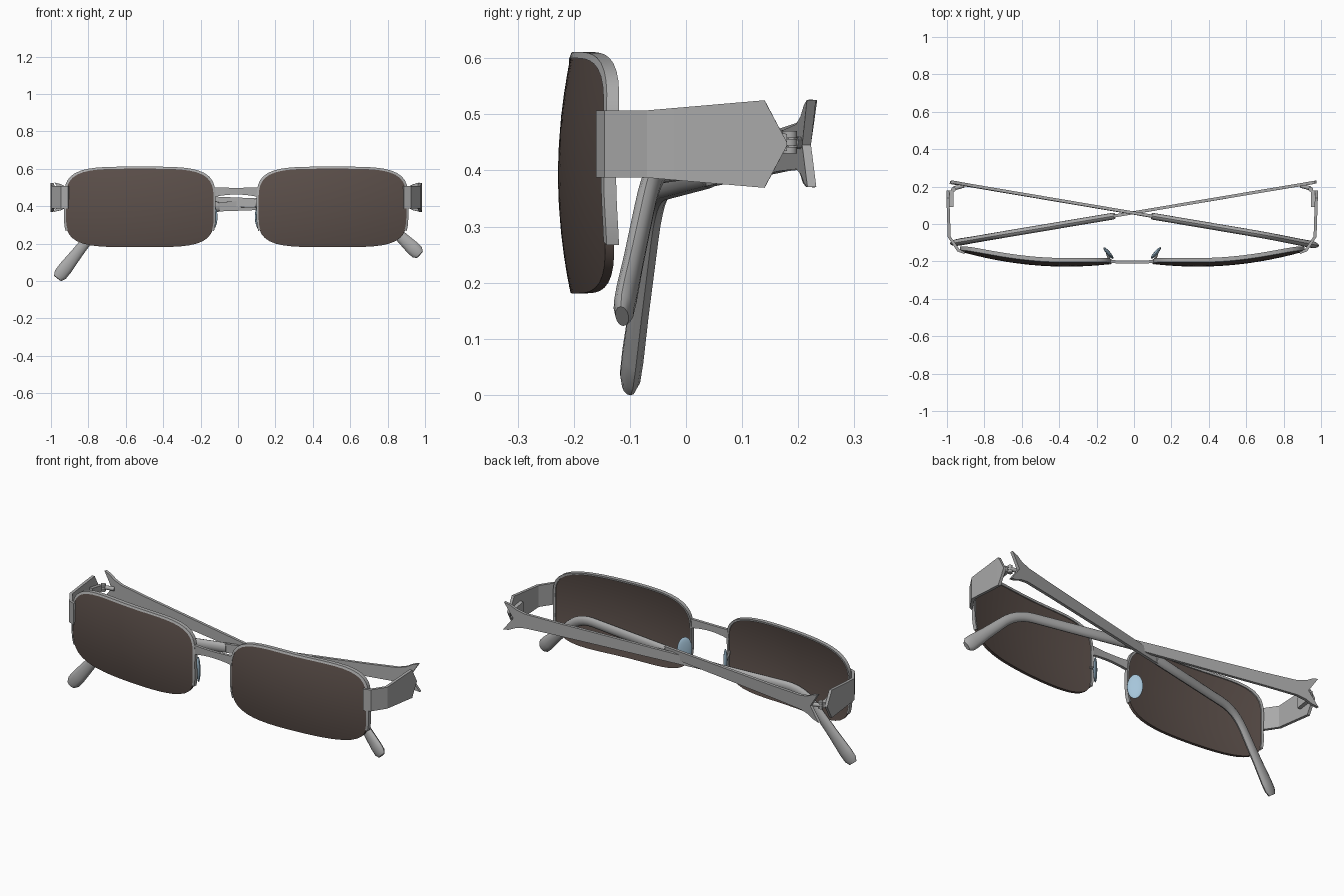
import bpy, bmesh, math
from mathutils import Vector, Matrix

if "Cube" in bpy.data.objects:
    bpy.data.objects.remove(bpy.data.objects["Cube"])

CX = -0.01                       # mirror plane of the frame front


def material(name, rgb):
    m = bpy.data.materials.new(name)
    m.diffuse_color = (*rgb, 1)
    m.use_nodes = True
    m.node_tree.nodes["Principled BSDF"].inputs["Base Color"].default_value = m.diffuse_color
    return m


METAL = material("grey_metal", (0.40, 0.40, 0.40))
BROWN = material("brown_lens", (0.105, 0.078, 0.068))
BLUE = material("pale_blue_pad", (0.38, 0.56, 0.70))


def finish(bm, name, mat, angle=35):
    bmesh.ops.recalc_face_normals(bm, faces=bm.faces)
    me = bpy.data.meshes.new(name)
    bm.to_mesh(me)
    bm.free()
    ob = bpy.data.objects.new(name, me)
    bpy.context.collection.objects.link(ob)
    me.materials.append(mat)
    bpy.ops.object.select_all(action='DESELECT')
    ob.select_set(True)
    bpy.context.view_layer.objects.active = ob
    bpy.ops.object.shade_smooth_by_angle(angle=math.radians(angle))
    return ob


def loft(name, rings, mat, angle=35):
    """Skin a list of equal-length point rings and cap both ends."""
    bm = bmesh.new()
    vs = [[bm.verts.new(p) for p in r] for r in rings]
    n = len(vs[0])
    for a, b in zip(vs, vs[1:]):
        for i in range(n):
            j = (i + 1) % n
            bm.faces.new((a[i], a[j], b[j], b[i]))
    bm.faces.new(vs[0])
    bm.faces.new(vs[-1])
    return finish(bm, name, mat, angle)


def plate(name, outline, thick, matrix, mat):
    """Extrude a 2D outline (local x, z) both ways along local y."""
    bm = bmesh.new()
    front = [bm.verts.new(matrix @ Vector((x, -thick / 2, z))) for x, z in outline]
    back = [bm.verts.new(matrix @ Vector((x, thick / 2, z))) for x, z in outline]
    bm.faces.new(front)
    bm.faces.new(back)
    for i in range(len(front)):
        j = (i + 1) % len(front)
        bm.faces.new((front[i], front[j], back[j], back[i]))
    return finish(bm, name, mat, 25)


def rod(name, a, b, r, mat, sides=12):
    a, b = Vector(a), Vector(b)
    q = (b - a).to_track_quat('Z', 'Y')
    circ = [q @ Vector((r * math.cos(2 * math.pi * i / sides),
                        r * math.sin(2 * math.pi * i / sides), 0)) for i in range(sides)]
    return loft(name, [[a + c for c in circ], [b + c for c in circ]], mat)


# Lens outline and curved front surface
def surf(X, z):
    return -0.228 + 0.25 * (X - 0.35) ** 2 + 0.5 * (z - 0.392) ** 2


def lens_point(sx, phi, f=1.0, grow=0.0, dy=0.0):
    c, s, n = math.cos(phi), math.sin(phi), 4.2
    r = (abs(c) ** n + abs(s) ** n) ** (-1 / n)
    X = 0.515 + (0.398 * f + grow) * r * c
    z = 0.392 + (0.211 * f + grow) * r * s
    return Vector((CX + sx * X, surf(X, z) + dy, z))


for sx, side in ((-1, "left"), (1, "right")):
    # Lens
    ang = [2 * math.pi * i / 72 for i in range(72)]
    fr = [0.1, 0.25, 0.4, 0.55, 0.7, 0.85, 0.95, 1.0]
    rings = [[lens_point(sx, a, f) for a in ang] for f in fr]
    rings += [[lens_point(sx, a, f, 0, 0.016) for a in ang] for f in reversed(fr)]
    loft("lens_" + side, rings, BROWN)

    # Rim round the upper part of the lens
    a0, steps = -0.53, 48
    rim = []
    for i in range(steps + 1):
        p = a0 + (math.pi - 2 * a0) * i / steps
        rim.append([lens_point(sx, p, 1, g, d) for g, d in
                    ((-0.003, -0.002), (0.008, 0.0), (0.008, 0.022), (-0.003, 0.022))])
    loft("rim_" + side, rim, METAL)

    # End piece: bent strip that flares and ends in a point
    path = [(0.895, -0.153, 0.060), (0.930, -0.140, 0.060), (0.978, -0.068, 0.060),
            (0.985, 0.140, 0.078), (0.985, 0.180, 0.003)]
    strip = []
    for i, (X, y, h) in enumerate(path):
        p = path[max(i - 1, 0)]
        q = path[min(i + 1, len(path) - 1)]
        d = Vector((q[0] - p[0], q[1] - p[1])).normalized()
        nx, ny = d.y * 0.008, -d.x * 0.008
        strip.append([(CX + sx * (X + k * nx), y + k * ny, 0.447 + v * h)
                      for k, v in ((1, 1), (1, -1), (-1, -1), (-1, 1))])
    loft("end_piece_" + side, strip, METAL, 20)

    # Hinge: leaf on the end piece, barrel, leaf on the temple
    hx = CX + sx * 0.955
    plate("hinge_leaf_" + side, [(0.09, -0.03), (0.16, -0.018), (0.18, -0.015),
                                 (0.18, 0.015), (0.16, 0.018), (0.09, 0.03)], 0.022,
          Matrix.Translation((CX + sx * 0.967, 0, 0.45)) @ Matrix.Rotation(math.pi / 2, 4, 'Z'), METAL)
    for k in (-1, 0, 1):
        rod("hinge_knuckle_" + side, (hx, 0.185, 0.45 + k * 0.014 - 0.006),
            (hx, 0.185, 0.45 + k * 0.014 + 0.006), 0.013, METAL)
    rod("hinge_arm_" + side, (hx, 0.19, 0.45), (CX + sx * 0.90, 0.205, 0.449), 0.011, METAL)

    # Nose pad and its wire
    bm = bmesh.new()
    turn = math.atan2(0.76, 0.65) * sx if sx > 0 else math.pi - math.atan2(0.76, 0.65)
    mtx = (Matrix.Translation((CX + sx * 0.127, -0.155, 0.342)) @ Matrix.Rotation(turn, 4, 'Z')
           @ Matrix.Diagonal((0.040, 0.010, 0.068, 1)))
    bmesh.ops.create_uvsphere(bm, u_segments=24, v_segments=14, radius=1, matrix=mtx)
    finish(bm, "nose_pad_" + side, BLUE, 60)
    rod("nose_pad_wire_" + side, (CX + sx * 0.118, -0.205, 0.38),
        (CX + sx * 0.133, -0.157, 0.35), 0.007, METAL, 8)

# Bridge: slim arched bar between the lenses
bridge = []
for i in range(13):
    u = -1 + i / 6
    x, top, bot = CX + 0.122 * u, 0.498 + 0.003 * u * u, 0.462 - 0.014 * u * u
    y = -0.212 + 0.004 * u * u
    bridge.append([(x, y, top), (x, y, bot), (x, y + 0.016, bot), (x, y + 0.016, top)])
loft("bridge", bridge, METAL)


# Folded temples: fishtail bar, then a rounded sleeve bending down to the tip
def temple(side, hinge, bend, tip):
    H, B, T = Vector(hinge), Vector(bend), Vector(tip)
    d1, d2 = (B - H).normalized(), (T - B).normalized()
    n = d1.cross(d2).normalized()
    up = n.cross(d1).normalized()
    if up.z < 0:
        n, up = -n, -up
    m = Matrix.Translation(H) @ Matrix((d1, n, up)).transposed().to_4x4()
    half = [(0.0, 0.078), (0.035, 0.070), (0.07, 0.052), (0.12, 0.040), (0.3, 0.035), (1.12, 0.024)]
    outline = half + [(x, -z) for x, z in reversed(half)] + [(0.055, 0.0)]
    plate("temple_bar_" + side, outline, 0.016, m, METAL)

    S = H + d1 * 1.09
    P, Q = B - d1 * 0.10, B + d2 * 0.10
    pts = [(S, 0.015, 0.025), (S + d1 * 0.01, 0.018, 0.028), (P.lerp(S, 0.5), 0.018, 0.027)]
    for i in range(7):
        t = i / 6
        pts.append((P * (1 - t) ** 2 + B * 2 * t * (1 - t) + Q * t * t, 0.018, 0.026))
    end = (T - Q).length
    for f, a, h in ((0.5, 0.018, 0.031), (0.8, 0.019, 0.038), (0.93, 0.018, 0.037), (1.0, 0.012, 0.024)):
        pts.append((Q + d2 * end * f, a, h))
    rings = []
    for i, (p, a, h) in enumerate(pts):
        tan = (pts[min(i + 1, len(pts) - 1)][0] - pts[max(i - 1, 0)][0]).normalized()
        v = n.cross(tan)
        rings.append([p + n * a * math.cos(k * math.pi / 6) * 1.0 + v * h * math.sin(k * math.pi / 6)
                      for k in range(12)])
    loft("temple_sleeve_" + side, rings, METAL, 40)


temple("right", (0.972, 0.224, 0.448), (-0.69, -0.055, 0.368), (-0.965, -0.102, 0.014))
temple("left", (-0.982, 0.224, 0.448), (0.70, -0.060, 0.400), (0.972, -0.114, 0.140))
